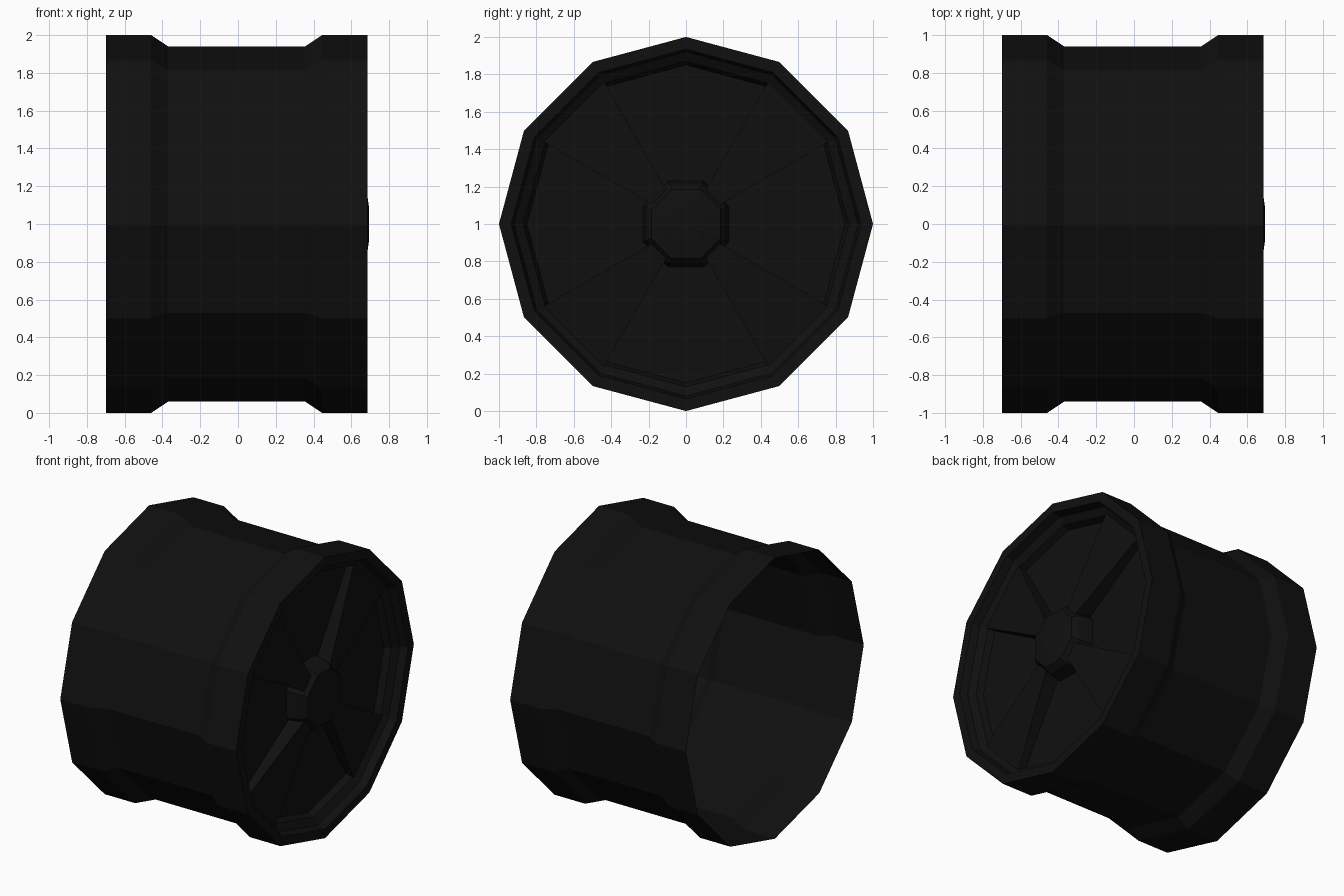
import bpy, bmesh
from math import cos, sin, radians

old = bpy.data.objects.get("Cube")
if old:
    bpy.data.objects.remove(old, do_unlink=True)

black = bpy.data.materials.new("black_metal")
black.use_nodes = True
colour = (0.005, 0.005, 0.005, 1)
black.diffuse_color = colour
black.node_tree.nodes["Principled BSDF"].inputs["Base Color"].default_value = colour

SIDES = 12


def point(x, r, angle):
    """Point at a radius and angle around the wheel axle."""
    return (x, r * cos(radians(angle)), 1 + r * sin(radians(angle)))


def finish(bm, name):
    bmesh.ops.recalc_face_normals(bm, faces=bm.faces)
    mesh = bpy.data.meshes.new(name)
    bm.to_mesh(mesh)
    bm.free()
    mesh.materials.append(black)
    obj = bpy.data.objects.new(name, mesh)
    bpy.context.collection.objects.link(obj)
    return obj


def lathe(name, profile, sides, cap=False, turn=0):
    """Spin an (x, radius) profile around the axle."""
    bm = bmesh.new()
    rings = [[bm.verts.new(point(x, r, turn + 360 * i / sides)) for i in range(sides)]
             for x, r in profile]
    for a, b in zip(rings, rings[1:]):
        for i in range(sides):
            j = (i + 1) % sides
            bm.faces.new((a[i], a[j], b[j], b[i]))
    if cap:
        bm.faces.new(rings[-1])
    return finish(bm, name)


# Barrel, open at the inner end, with stepped lip and closed dish
lathe("rim_barrel", [(-0.70, 1), (-0.46, 1), (-0.37, 0.94), (0.355, 0.94),
                     (0.445, 1), (0.685, 1), (0.685, 0.935), (0.63, 0.92),
                     (0.60, 0.87), (0.555, 0.85), (0.54, 0.2)], SIDES, cap=True)

# Four raised spokes, each one side of the barrel wide
for n in range(4):
    bm = bmesh.new()
    start = 30 + 90 * n
    section = [(0.53, 0.15), (0.53, 0.88), (0.605, 0.88), (0.655, 0.15)]
    sides = [[bm.verts.new(point(x, r, a)) for x, r in section]
             for a in (start, start + 30)]
    bm.faces.new(sides[0])
    bm.faces.new(sides[1])
    for i in range(4):
        j = (i + 1) % 4
        bm.faces.new((sides[0][i], sides[0][j], sides[1][j], sides[1][i]))
    finish(bm, f"spoke_{n + 1}")

# Domed hub
lathe("hub", [(0.53, 0.25), (0.64, 0.23), (0.68, 0.2), (0.693, 0.1)], 8, cap=True, turn=22.5)
